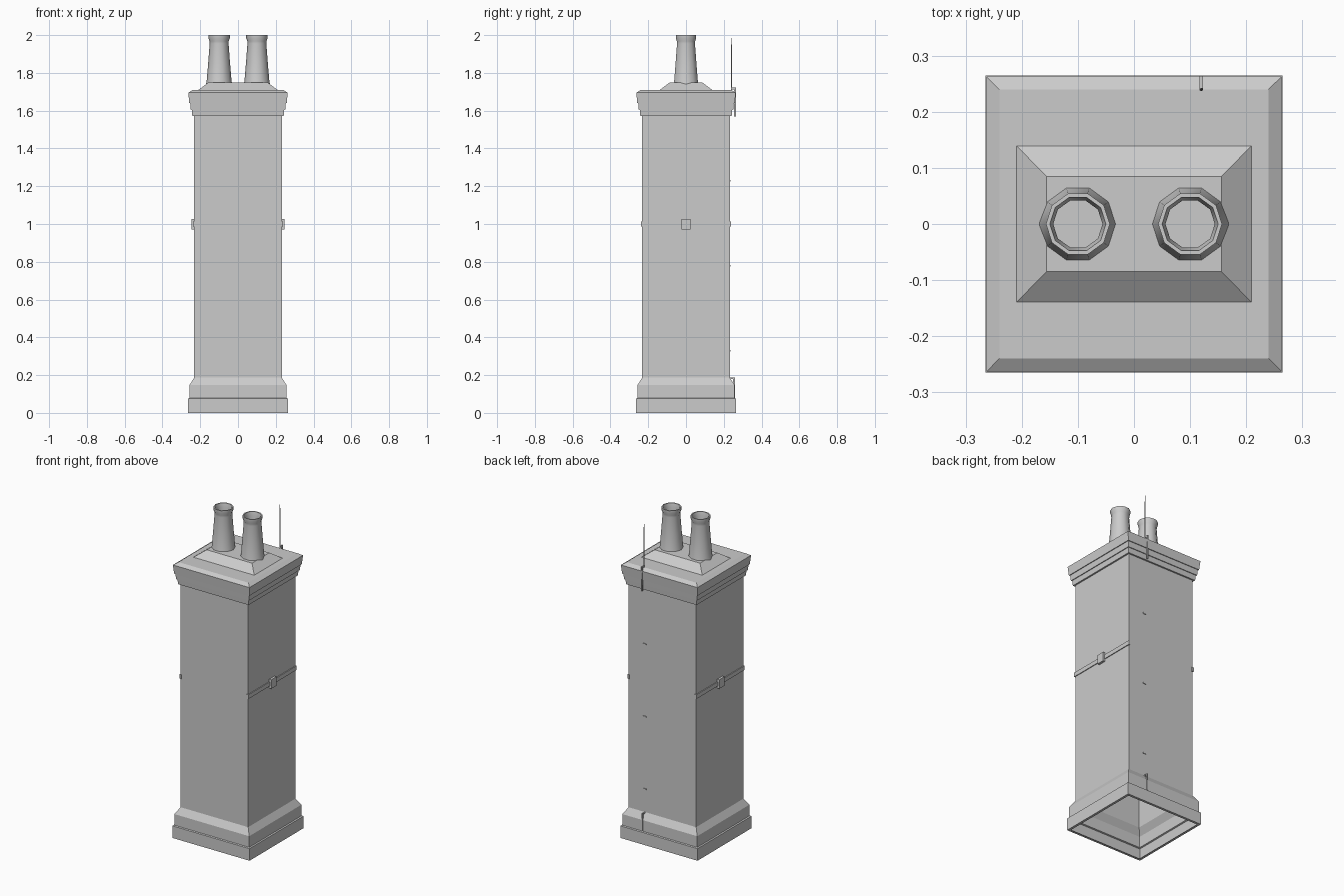
import bpy, math

if "Cube" in bpy.data.objects:
    bpy.data.objects.remove(bpy.data.objects["Cube"])


def make(name, verts, faces):
    me = bpy.data.meshes.new(name)
    me.from_pydata(verts, [], faces)
    me.update()
    ob = bpy.data.objects.new(name, me)
    bpy.context.collection.objects.link(ob)
    return ob


def box(name, lo, hi):
    v = [(x, y, z) for x in (lo[0], hi[0]) for y in (lo[1], hi[1]) for z in (lo[2], hi[2])]
    return make(name, v, [(0, 1, 3, 2), (4, 6, 7, 5), (0, 4, 5, 1),
                          (2, 3, 7, 6), (0, 2, 6, 4), (1, 5, 7, 3)])


def skin(name, rings, cap=False):
    """Join equal-length rings of points from first to last."""
    n = len(rings[0])
    faces = [(k * n + i, k * n + (i + 1) % n, (k + 1) * n + (i + 1) % n, (k + 1) * n + i)
             for k in range(len(rings) - 1) for i in range(n)]
    if cap:
        faces.append(tuple(range((len(rings) - 1) * n, len(rings) * n)))
    return make(name, [p for r in rings for p in r], faces)


def rect(hx, hy, z):
    return [(-hx, -hy, z), (hx, -hy, z), (hx, hy, z), (-hx, hy, z)]


def circle(r, z, n, cx, cy):
    return [(cx + r * math.cos(2 * math.pi * i / n), cy + r * math.sin(2 * math.pi * i / n), z)
            for i in range(n)]


# Stack: plinth, shaft and stepped cornice, open underneath
profile = [(0.25, 0), (0.265, 0), (0.265, 0.075), (0.257, 0.078), (0.257, 0.147),
           (0.232, 0.187), (0.232, 1.573), (0.242, 1.573), (0.245, 1.605), (0.25, 1.605),
           (0.253, 1.64), (0.258, 1.64), (0.263, 1.695), (0.24, 1.71)]
skin("chimney_stack", [rect(h, h, z) for h, z in profile], cap=True)

# Sloped mortar bed
skin("mortar_bed", [rect(0.209, 0.139, 1.71), rect(0.156, 0.085, 1.75)], cap=True)

# Hollow ten-sided pots
pot = [(0.069, 1.742), (0.066, 1.755), (0.058, 1.85), (0.05, 1.955), (0.051, 1.968),
       (0.057, 1.985), (0.057, 2.0), (0.05, 2.0), (0.044, 1.975), (0.044, 1.75)]
for side, s in (("left", -1), ("right", 1)):
    ob = skin("chimney_pot_" + side, [circle(r, z, 10, s * 0.1, 0) for r, z in pot])
    bpy.ops.object.select_all(action='DESELECT')
    ob.select_set(True)
    bpy.context.view_layer.objects.active = ob
    bpy.ops.object.shade_smooth_by_angle(angle=math.radians(40))

# Side straps with central clamp plates
for side, s in (("left", -1), ("right", 1)):
    a, b, c = sorted((s * 0.225, s * 0.237)), sorted((s * 0.23, s * 0.246)), 0.237
    box("strap_" + side, (a[0], -c, 0.986), (a[1], c, 1.012))
    box("strap_clamp_" + side, (b[0], -0.025, 0.971), (b[1], 0.025, 1.027))

# Lightning rod with a pointed tip and its base clip
skin("lightning_rod", [circle(r, z, 6, 0.12, 0.24)
                       for r, z in ((0.003, 1.69), (0.003, 1.94), (0.0008, 1.985))], cap=True)
box("rod_bracket", (0.117, 0.238, 1.713), (0.123, 0.264, 1.722))

# Conductor strip down the back, stepping over cornice and plinth
box("conductor_top", (0.117, 0.255, 1.57), (0.123, 0.264, 1.722))
box("conductor_strip", (0.118, 0.23, 0.18), (0.122, 0.2335, 1.575))
box("conductor_bottom", (0.117, 0.25, 0.08), (0.123, 0.26, 0.185))
box("conductor_bottom_link", (0.117, 0.23, 0.18), (0.123, 0.26, 0.187))
for i in range(3):
    z = 0.33 + 0.45 * i
    box(f"conductor_clip_{i + 1}", (0.11, 0.23, z - 0.004), (0.13, 0.236, z + 0.004))
